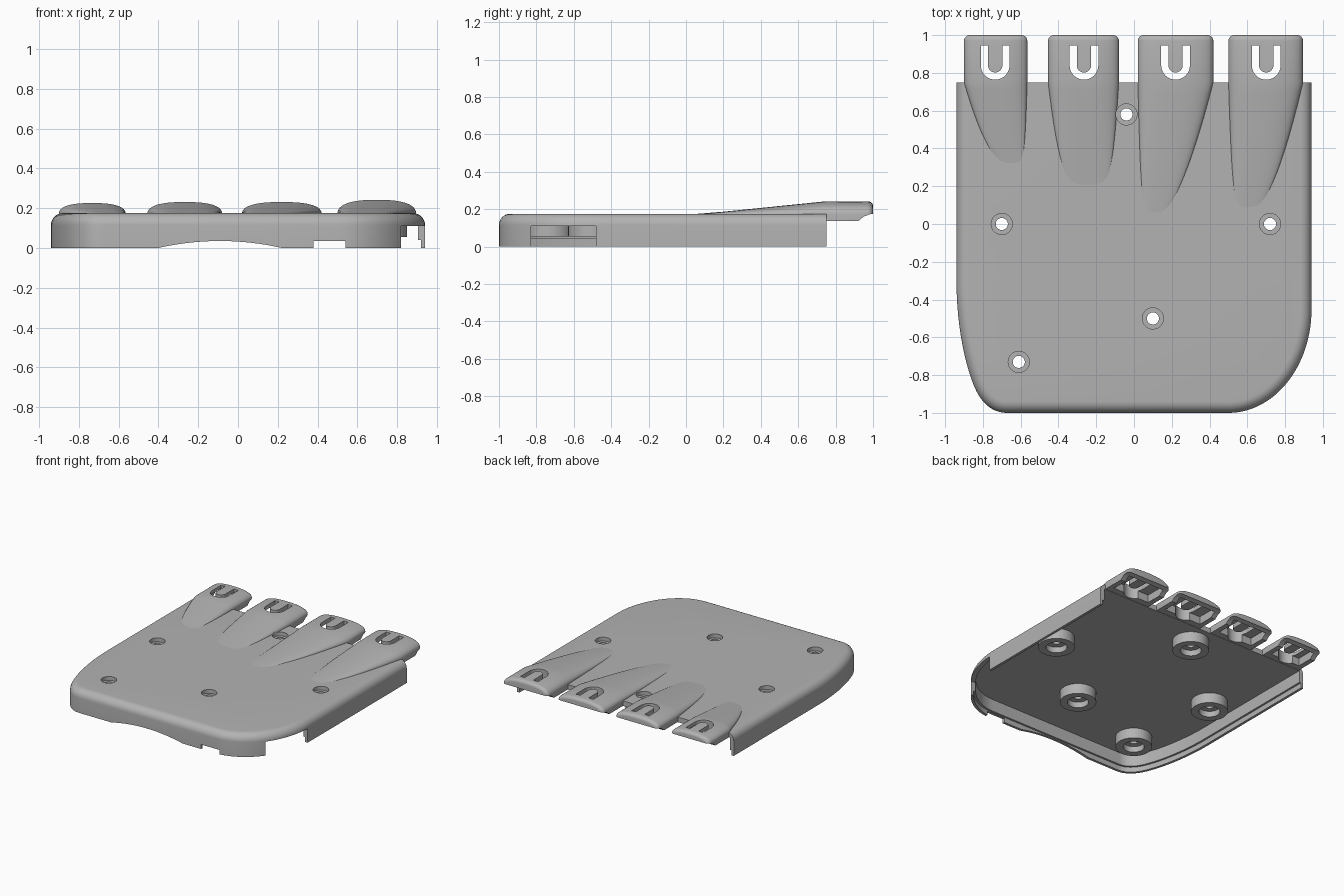
import bpy, bmesh, math
from mathutils import Vector
from mathutils.geometry import interpolate_bezier

if "Cube" in bpy.data.objects:
    bpy.data.objects.remove(bpy.data.objects["Cube"], do_unlink=True)

grey = bpy.data.materials.new("plain_grey")
grey.use_nodes = True
grey.diffuse_color = (0.45, 0.45, 0.45, 1)
grey.node_tree.nodes["Principled BSDF"].inputs["Base Color"].default_value = (0.45, 0.45, 0.45, 1)

TOP, UNDER, BACK = 0.175, 0.135, 0.75


def loft(name, rings):
    """Closed solid through equal-length rings of 3D points."""
    bm = bmesh.new()
    loops = [[bm.verts.new(p) for p in ring] for ring in rings]
    n = len(loops[0])
    for a, b in zip(loops, loops[1:]):
        for i in range(n):
            j = (i + 1) % n
            bm.faces.new((a[i], a[j], b[j], b[i]))
    bm.faces.new(loops[0][::-1])
    bm.faces.new(loops[-1])
    bmesh.ops.recalc_face_normals(bm, faces=bm.faces)
    mesh = bpy.data.meshes.new(name)
    bm.to_mesh(mesh)
    bm.free()
    mesh.materials.append(grey)
    obj = bpy.data.objects.new(name, mesh)
    bpy.context.collection.objects.link(obj)
    return obj


def prism(name, pts, z0, z1):
    return loft(name, [[(x, y, z) for x, y in pts] for z in (z0, z1)])


def box(x0, x1, y0, y1, z0, z1):
    return prism("cutter", [(x0, y0), (x1, y0), (x1, y1), (x0, y1)], z0, z1)


def turned(name, x, y, profile, n=40):
    return loft(name, [[(x + r * math.cos(k * math.tau / n), y + r * math.sin(k * math.tau / n), z)
                        for k in range(n)] for r, z in profile])


def cut(obj, cutter, keep=False):
    bpy.context.view_layer.objects.active = obj
    mod = obj.modifiers.new("cut", 'BOOLEAN')
    mod.operation, mod.solver, mod.object = 'DIFFERENCE', 'EXACT', cutter
    bpy.ops.object.modifier_apply(modifier=mod.name)
    if not keep:
        bpy.data.objects.remove(cutter, do_unlink=True)


def bezier(*p, n=16):
    return [Vector(v[:2]) for v in interpolate_bezier(*[Vector((x, y, 0)) for x, y in p], n)]


# Outline of the shell, counter-clockwise from the back right
outline = [Vector((-0.94, 1.2))]
outline += bezier((-0.94, -0.3), (-0.94, -0.55), (-0.89, -0.75), (-0.85, -0.85))
outline += bezier((-0.85, -0.85), (-0.81, -0.95), (-0.75, -1), (-0.67, -1))[1:]
outline += bezier((0.5, -1), (0.743, -1), (0.94, -0.754), (0.94, -0.45), n=28)
outline += [Vector((0.94, 1.2))]


def inset(d, z):
    ring = []
    for i, p in enumerate(outline):
        a, b = outline[i - 1], outline[(i + 1) % len(outline)]
        u, v = (p - a).normalized(), (b - p).normalized()
        nu, nv = Vector((-u.y, u.x)), Vector((-v.y, v.x))
        m = (nu + nv).normalized()
        q = p + m * d / m.dot(nu)
        ring.append((q.x, q.y, z))
    return ring


# Shell with a rounded top edge, hollow below and open at the back
R = 0.06
rings = [inset(0, 0)]
for k in range(9):
    a = k * math.pi / 16
    rings.append(inset(R * (1 - math.cos(a)), TOP - R + R * math.sin(a)))
shell = loft("shell", rings)
hollow = loft("cutter", [inset(0.02, -0.1), inset(0.02, 0.04), inset(0.035, 0.04), inset(0.035, UNDER)])
for p in hollow.data.vertices:
    if p.co.y > 1:
        p.co.y = 1.4
cut(shell, hollow)
cut(shell, box(-2, 2, BACK, 2, -1, 1))

# Wall openings: shallow scoop, small notch and corner port
rad = 1.39
arc = [(-0.09 + rad * math.sin(t / 100), 0.035 - rad + rad * math.cos(t / 100)) for t in range(-30, 31, 2)]
arc += [(0.33, -0.3), (-0.51, -0.3)]
cut(shell, loft("cutter", [[(x, y, z) for x, z in arc] for y in (-1.2, -0.9)]))
cut(shell, box(0.38, 0.54, -1.2, -0.9, -0.1, 0.035))
cut(shell, box(0.6, 1.2, -0.83, -0.48, -0.1, 0.11))

# Raised finger fairings: left x, right x, start x, start y, top z, edge powers, slot x
fingers = []
for i, (xl, xr, sx, sy, zt, pl, pr, slot) in enumerate([
        (-0.90, -0.565, -0.63, 0.28, 0.226, 0.5, 0.2, -0.735),
        (-0.455, -0.08, -0.25, 0.16, 0.231, 0.33, 0.2, -0.265),
        (0.02, 0.42, 0.10, 0.00, 0.231, 0.2, 0.6, 0.22),
        (0.50, 0.895, 0.60, 0.04, 0.242, 0.2, 0.56, 0.70)]):
    def section(y, t, shrink=0.0, drop=0.0):
        a = sx + (xl - sx) * t ** pl + shrink
        b = sx + (xr - sx) * t ** pr - shrink
        c, hw = (a + b) / 2, (b - a) / 2
        base = TOP - 0.005
        h = (zt - base) * t - drop
        ring = [(a, y, UNDER + 0.002), (b, y, UNDER + 0.002)]
        for k in range(25):
            co, si = math.cos(k * math.pi / 24), math.sin(k * math.pi / 24)
            ring.append((c + hw * math.copysign(abs(co) ** 0.8, co), y, base + h * abs(si) ** 0.8))
        return ring

    steps = [0.005, 0.02, 0.05] + [k / 12 for k in range(1, 13)]
    rings = [section(sy + (BACK - sy) * t, t) for t in steps]
    for k in range(7):
        a = k * math.pi / 12
        rings.append(section(0.97 + 0.03 * math.sin(a), 1, 0.03 * (1 - math.cos(a)), 0.025 * (1 - math.cos(a))))
    finger = loft("finger_fairing_%d" % (i + 1), rings)

    # Sloping underside, dished tip and U-shaped slot
    slope = [(0.92, UNDER), (0.95, 0.16), (0.99, TOP), (1.1, TOP), (1.1, 0.1), (0.92, 0.1)]
    cut(finger, loft("cutter", [[(x, y, z) for y, z in slope] for x in (xl - 0.1, xr + 0.1)]))
    cut(finger, box(xl + 0.04, xr - 0.04, 0.8, 0.965, 0, 0.197))
    u = []
    for r, order in ((0.076, range(0, 17)), (0.038, range(16, -1, -1))):
        row = [(slot + r * math.cos(math.pi + k * math.pi / 16),
                0.84 + r * math.sin(math.pi + k * math.pi / 16)) for k in order]
        e = [(row[0][0], 0.945)], [(row[-1][0], 0.945)]
        u += e[0] + row + e[1]
    cut(finger, prism("cutter", u, 0, 0.5))
    fingers.append(finger)

# Screw bosses with stepped holes
parts = [shell] + fingers
for i, (x, y) in enumerate([(-0.70, 0), (0.72, 0), (0.10, -0.5), (-0.61, -0.73), (-0.04, 0.58)]):
    boss = turned("screw_boss_%d" % (i + 1), x, y, [(0.13, 0.055), (0.13, 0.14)])
    drill = turned("cutter", x, y, [(0.075, -0.1), (0.075, 0.1), (0.032, 0.1),
                                    (0.032, 0.145), (0.056, 0.145), (0.056, 0.4)])
    cut(boss, drill, True)
    if i == 4:
        cut(fingers[1], drill, True)
    cut(shell, drill)
    parts.append(boss)

bpy.ops.object.select_all(action='DESELECT')
for o in parts:
    o.select_set(True)
bpy.context.view_layer.objects.active = shell
bpy.ops.object.shade_smooth_by_angle(angle=math.radians(35))
